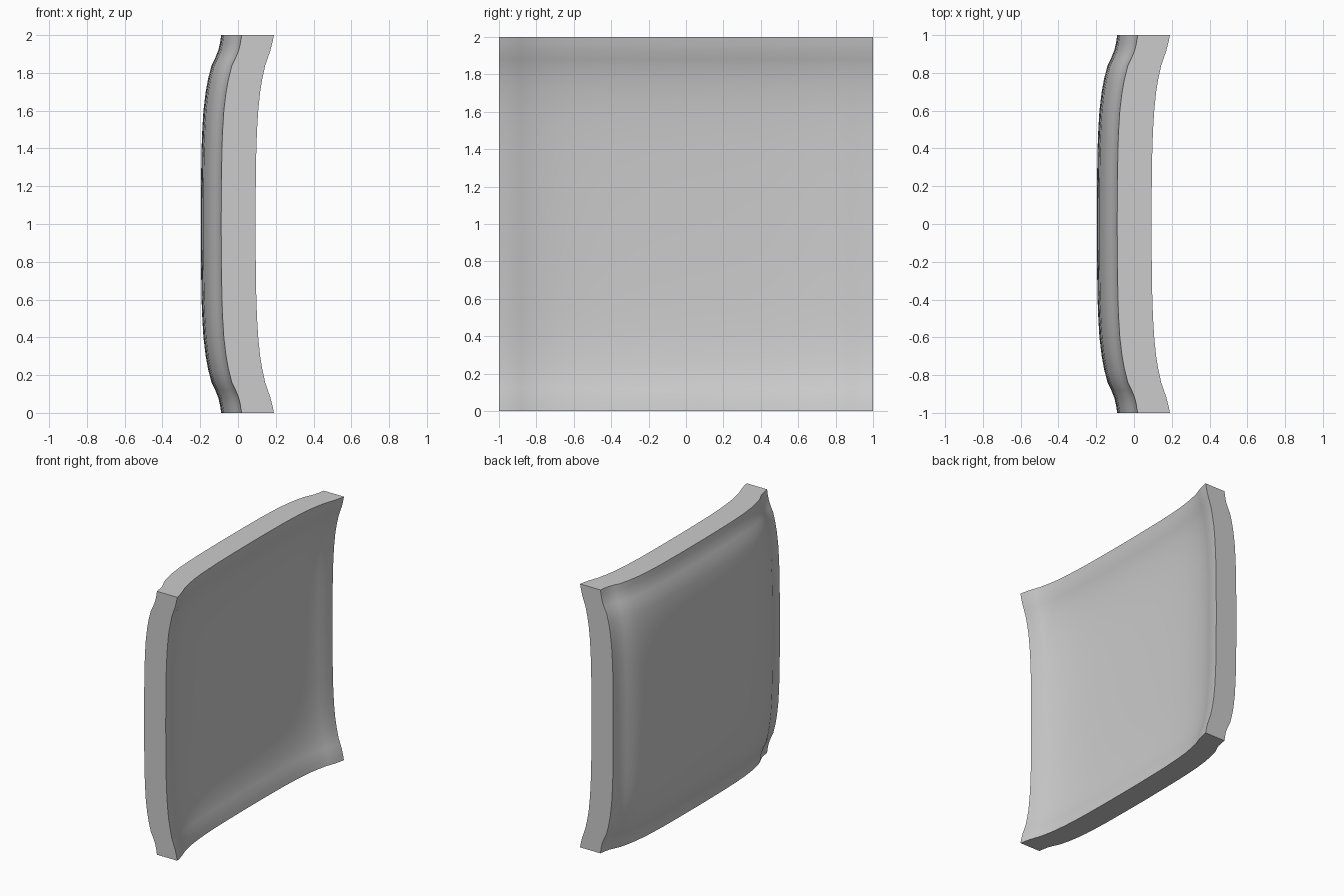
import bpy
import bmesh
import math

if "Cube" in bpy.data.objects:
    bpy.data.objects.remove(bpy.data.objects["Cube"])

# Half profile: distance from the middle, rise of the outer and inner skins
PROFILE = [
    (0.0, 0.0, 0.0), (0.2, 0.001, 0.001), (0.4, 0.004, 0.004),
    (0.5, 0.008, 0.008), (0.6, 0.014, 0.014), (0.7, 0.026, 0.024),
    (0.77, 0.039, 0.036), (0.84, 0.057, 0.051), (0.88, 0.077, 0.065),
    (0.92, 0.093, 0.079), (0.96, 0.102, 0.089), (1.0, 0.108, 0.097),
]
full = [(-d, a, b) for d, a, b in reversed(PROFILE[1:])] + PROFILE
OUTER_X, INNER_X = -0.197, -0.004
n = len(full)


def skin(bm, base, channel):
    """Dished square sheet: the rises of both directions add up."""
    return [[bm.verts.new((base + u[channel] + v[channel], u[0], v[0] + 1))
             for v in full] for u in full]


# Two dished skins
bm = bmesh.new()
outer = skin(bm, OUTER_X, 1)
inner = skin(bm, INNER_X, 2)
for sheet in (outer, inner):
    for i in range(n - 1):
        for j in range(n - 1):
            bm.faces.new((sheet[i][j], sheet[i + 1][j],
                          sheet[i + 1][j + 1], sheet[i][j + 1]))

# Flat rim closing the four sides
rim = [e for e in bm.edges if e.is_boundary]
bmesh.ops.bridge_loops(bm, edges=rim)
bmesh.ops.recalc_face_normals(bm, faces=bm.faces[:])

mesh = bpy.data.meshes.new("dished_panel")
bm.to_mesh(mesh)
bm.free()
panel = bpy.data.objects.new("dished_panel", mesh)
bpy.context.collection.objects.link(panel)

# Plain grey finish
grey = bpy.data.materials.new("plain grey")
grey.use_nodes = True
colour = (0.6, 0.6, 0.6, 1)
grey.diffuse_color = colour
grey.node_tree.nodes["Principled BSDF"].inputs["Base Color"].default_value = colour
mesh.materials.append(grey)

# Soft skins, crisp rim
bpy.context.view_layer.objects.active = panel
panel.select_set(True)
bpy.ops.object.shade_smooth_by_angle(angle=math.radians(35))
